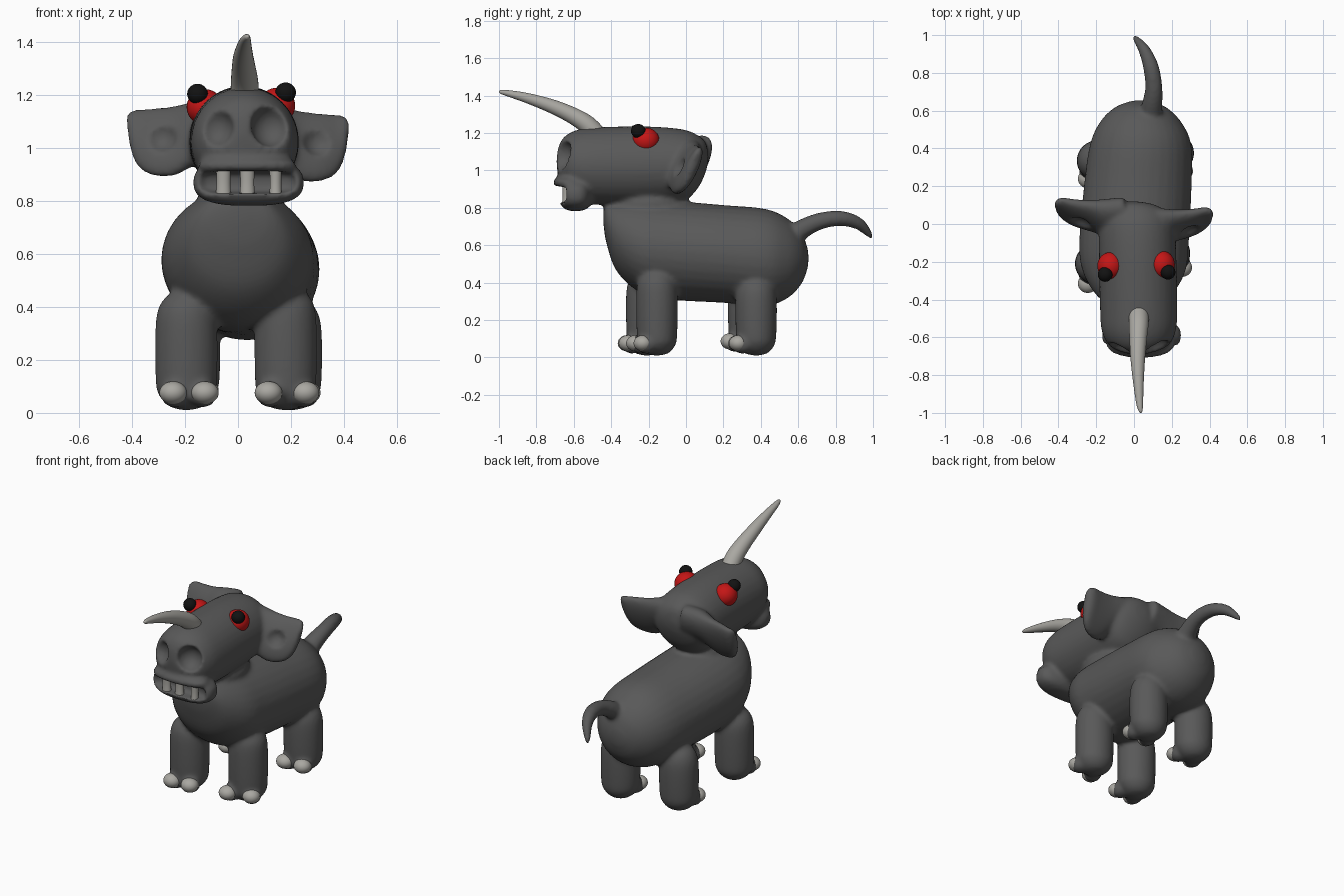
import bpy, bmesh, math
from mathutils import Vector, Matrix

if "Cube" in bpy.data.objects:
    bpy.data.objects.remove(bpy.data.objects["Cube"])


def material(name, r, g, b):
    m = bpy.data.materials.new(name)
    m.diffuse_color = (r, g, b, 1)
    m.use_nodes = True
    m.node_tree.nodes["Principled BSDF"].inputs["Base Color"].default_value = m.diffuse_color
    return m


SKIN = material("grey_hide", 0.10, 0.10, 0.10)
IVORY = material("pale_ivory", 0.40, 0.39, 0.36)
RED = material("eye_red", 0.55, 0.008, 0.008)
BLACK = material("pupil_black", 0.006, 0.006, 0.006)


def finish(name, bm, mat):
    bmesh.ops.recalc_face_normals(bm, faces=bm.faces)
    me = bpy.data.meshes.new(name)
    bm.to_mesh(me)
    bm.free()
    me.materials.append(mat)
    me.shade_smooth()
    ob = bpy.data.objects.new(name, me)
    bpy.context.collection.objects.link(ob)
    return ob


def ball(bm, centre, radii, power=1.0):
    """Ellipsoid; a power under 1 makes it boxier."""
    verts = bmesh.ops.create_uvsphere(bm, u_segments=32, v_segments=20, radius=1)["verts"]
    for v in verts:
        v.co = Vector(centre) + Vector([
            math.copysign(abs(c) ** power, c) * r for c, r in zip(v.co, radii)])


def catmull(a, b, c, d, t):
    return [0.5 * (2 * q + (r - p) * t + (2 * p - 5 * q + 4 * r - s) * t * t
                   + (3 * q - p - 3 * r + s) * t ** 3) for p, q, r, s in zip(a, b, c, d)]


def loft(bm, stations, axes=None, sides=32, steps=5):
    """Skin of smooth rings; each station is x, y, z, radius u, radius v."""
    s = [stations[0]] + list(stations) + [stations[-1]]
    pts = [catmull(*s[i:i + 4], k / steps) for i in range(len(s) - 3) for k in range(steps)]
    pts.append(list(stations[-1]))
    rings = []
    for i, p in enumerate(pts):
        if axes:
            u, v = axes
        else:
            t = (Vector(pts[min(i + 1, len(pts) - 1)][:3]) - Vector(pts[max(i - 1, 0)][:3])).normalized()
            u = Vector((1, 0, 0))
            u = (u - t * u.dot(t)).normalized()
            v = t.cross(u)
        ru, rv = max(p[3], 0.002), max(p[4], 0.002)
        rings.append([bm.verts.new(Vector(p[:3]) + u * (ru * math.cos(a)) + v * (rv * math.sin(a)))
                      for a in (2 * math.pi * k / sides for k in range(sides))])
    for a, b in zip(rings, rings[1:]):
        for k in range(sides):
            n = (k + 1) % sides
            bm.faces.new((a[k], a[n], b[n], b[k]))
    bm.faces.new(rings[0])
    bm.faces.new(rings[-1])


X, Y, Z = Vector((1, 0, 0)), Vector((0, 1, 0)), Vector((0, 0, 1))


def along_y(bm, rows):
    """Rows of y, centre x, low z, high z, half width."""
    loft(bm, [(x, y, (lo + hi) / 2, w, (hi - lo) / 2) for y, x, lo, hi, w in rows], (X, Z))


hide = bmesh.new()

# Barrel body
along_y(hide, [(-0.442, 0, 0.72, 0.78, 0.03), (-0.425, 0, 0.61, 0.825, 0.13),
               (-0.37, 0, 0.46, 0.84, 0.205), (-0.25, 0, 0.35, 0.845, 0.272),
               (-0.1, 0, 0.31, 0.84, 0.29), (0.2, 0.02, 0.292, 0.815, 0.285),
               (0.42, 0.035, 0.275, 0.795, 0.268), (0.54, 0.035, 0.315, 0.745, 0.215),
               (0.615, 0.035, 0.39, 0.67, 0.14), (0.648, 0.035, 0.47, 0.59, 0.06),
               (0.655, 0.035, 0.52, 0.54, 0.01)])
# Neck joining head and body
ball(hide, (0.01, -0.2, 0.82), (0.16, 0.2, 0.08))
# Head
along_y(hide, [(-0.692, 0.02, 1.04, 1.06, 0.01), (-0.68, 0.02, 0.95, 1.13, 0.09),
               (-0.645, 0.025, 0.88, 1.185, 0.155), (-0.57, 0.025, 0.835, 1.22, 0.195),
               (-0.45, 0.025, 0.815, 1.232, 0.205), (-0.2, 0.02, 0.815, 1.235, 0.205),
               (-0.02, 0.015, 0.835, 1.22, 0.2), (0.06, 0.01, 0.9, 1.19, 0.17),
               (0.105, 0, 0.99, 1.15, 0.1), (0.12, 0, 1.06, 1.08, 0.01)])
# Muzzle with lips
ball(hide, (0.04, -0.59, 0.87), (0.21, 0.09, 0.088), 0.75)
ball(hide, (0.035, -0.625, 0.935), (0.185, 0.085, 0.036), 0.85)
# Ears, lower edge leaning forward
for side, dy, dz in ((-1, 0, 0), (1, -0.05, -0.02)):
    rows = [(0.05, 0.04, 0.94, 1.19, 0.09), (0.15, 0.035, 0.94, 1.18, 0.085),
            (0.24, 0.045, 0.895, 1.16, 0.062), (0.32, 0.06, 0.895, 1.152, 0.05),
            (0.375, 0.08, 0.925, 1.148, 0.04), (0.405, 0.092, 0.99, 1.145, 0.028),
            (0.42, 0.1, 1.08, 1.13, 0.012)]
    loft(hide, [(side * x, y + dy, (lo + hi) / 2 + dz, w, (hi - lo) / 2)
                for x, y, lo, hi, w in rows], (Y, Z + Y * 0.4))
# Curled tail
loft(hide, [(0.085, 0.54, 0.62, 0.062, 0.062), (0.095, 0.62, 0.685, 0.056, 0.052),
            (0.105, 0.72, 0.73, 0.046, 0.045), (0.09, 0.83, 0.743, 0.042, 0.041),
            (0.055, 0.92, 0.717, 0.032, 0.034), (0.015, 0.975, 0.665, 0.02, 0.022),
            (-0.005, 1.002, 0.628, 0.008, 0.008)])

# Legs with two toes each: x, y, top z, bottom z, then toe offsets
legs = [("front_left", -0.195, -0.21, 0.47, 0.01, (-0.05, -0.105), (0.07, -0.1)),
        ("front_right", 0.18, -0.155, 0.485, 0.01, (-0.065, -0.115), (0.075, -0.075)),
        ("rear_left", -0.185, 0.335, 0.44, 0.02, (-0.06, -0.095), (0.06, -0.1)),
        ("rear_right", 0.2, 0.375, 0.445, 0.01, (-0.06, -0.1), (0.06, -0.095))]
for name, x, y, top, low, *toes in legs:
    r = 0.116
    loft(hide, [(x, y, low, 0.01, 0.01), (x, y, low + 0.012, 0.06, 0.06),
                (x, y, low + 0.05, 0.1, 0.095), (x, y, low + 0.11, r, 0.108),
                (x, y, top - 0.13, r, 0.11), (x * 0.99, y, top - 0.05, 0.095, 0.09),
                (x * 0.98, y, top - 0.012, 0.05, 0.05), (x * 0.98, y, top, 0.01, 0.01)], (X, Y))
    nails = bmesh.new()
    for tx, ty in toes:
        ball(hide, (x + tx * 0.9, y + ty * 0.75, low + 0.06), (0.053, 0.058, 0.05))
        ball(nails, (x + tx, y + ty, low + 0.066), (0.052, 0.05, 0.043))
    finish(name + "_toenails", nails, IVORY)

creature = finish("body_hide", hide, SKIN)

# Hollows: nostrils, ear cups and mouth
hollow = bmesh.new()
ball(hollow, (-0.085, -0.69, 1.08), (0.068, 0.07, 0.075))
ball(hollow, (0.125, -0.675, 1.085), (0.076, 0.08, 0.08))
ball(hollow, (-0.295, -0.04, 1.05), (0.07, 0.08, 0.07))
ball(hollow, (0.31, -0.085, 1.035), (0.07, 0.08, 0.07))
ball(hollow, (0.035, -0.71, 0.872), (0.195, 0.11, 0.043), 0.5)
cutter = finish("hollow_cutter", hollow, SKIN)
cutter.hide_render = True


def remesh(size):
    m = creature.modifiers.new("fuse", 'REMESH')
    m.mode = 'VOXEL'
    m.voxel_size = size
    m.use_smooth_shade = True


# Fuse the hide, carve it, then soften it
remesh(0.012)
cut = creature.modifiers.new("carve", 'BOOLEAN')
cut.operation = 'DIFFERENCE'
cut.solver = 'EXACT'
cut.object = cutter
remesh(0.011)
soft = creature.modifiers.new("soften", 'SMOOTH')
soft.factor = 0.5
soft.iterations = 5
bpy.context.view_layer.objects.active = creature
for m in list(creature.modifiers):
    bpy.ops.object.modifier_apply(modifier=m.name)
bpy.data.objects.remove(cutter)
creature.data.materials.clear()
creature.data.materials.append(SKIN)
creature.data.polygons.foreach_set("material_index", [0] * len(creature.data.polygons))
creature.data.shade_smooth()

# Horn
horn = bmesh.new()
loft(horn, [(0.025, -0.47, 1.18, 0.054, 0.054), (0.025, -0.53, 1.245, 0.052, 0.05),
            (0.022, -0.61, 1.295, 0.046, 0.044), (0.02, -0.72, 1.344, 0.038, 0.037),
            (0.024, -0.85, 1.387, 0.027, 0.027), (0.03, -0.95, 1.412, 0.018, 0.017),
            (0.035, -0.99, 1.42, 0.01, 0.01), (0.035, -1.0, 1.421, 0.002, 0.002)])
finish("horn", horn, IVORY)

# Eyes and pupils
for name, eye, pupil in (("left", (-0.125, -0.222, 1.155), (-0.153, -0.267, 1.205)),
                         ("right", (0.147, -0.215, 1.16), (0.18, -0.255, 1.21))):
    bm = bmesh.new()
    ball(bm, eye, (0.069, 0.073, 0.068))
    finish(name + "_eye", bm, RED)
    bm = bmesh.new()
    ball(bm, pupil, (0.039, 0.039, 0.038))
    finish(name + "_pupil", bm, BLACK)

# Teeth
for i, x in enumerate((-0.055, 0.035, 0.142)):
    bm = bmesh.new()
    w = 0.028 if i < 2 else 0.023
    loft(bm, [(x, -0.64, 0.828, w, 0.022), (x, -0.64, 0.87, w * 0.93, 0.02),
              (x, -0.64, 0.925, w, 0.022)], (X, Y))
    finish("tooth_%d" % (i + 1), bm, IVORY)
bpy.ops.object.select_all(action='DESELECT')
for ob in bpy.data.objects:
    if ob.name.startswith("tooth"):
        ob.select_set(True)
        bpy.context.view_layer.objects.active = ob
bpy.ops.object.shade_smooth_by_angle(angle=math.radians(40))
